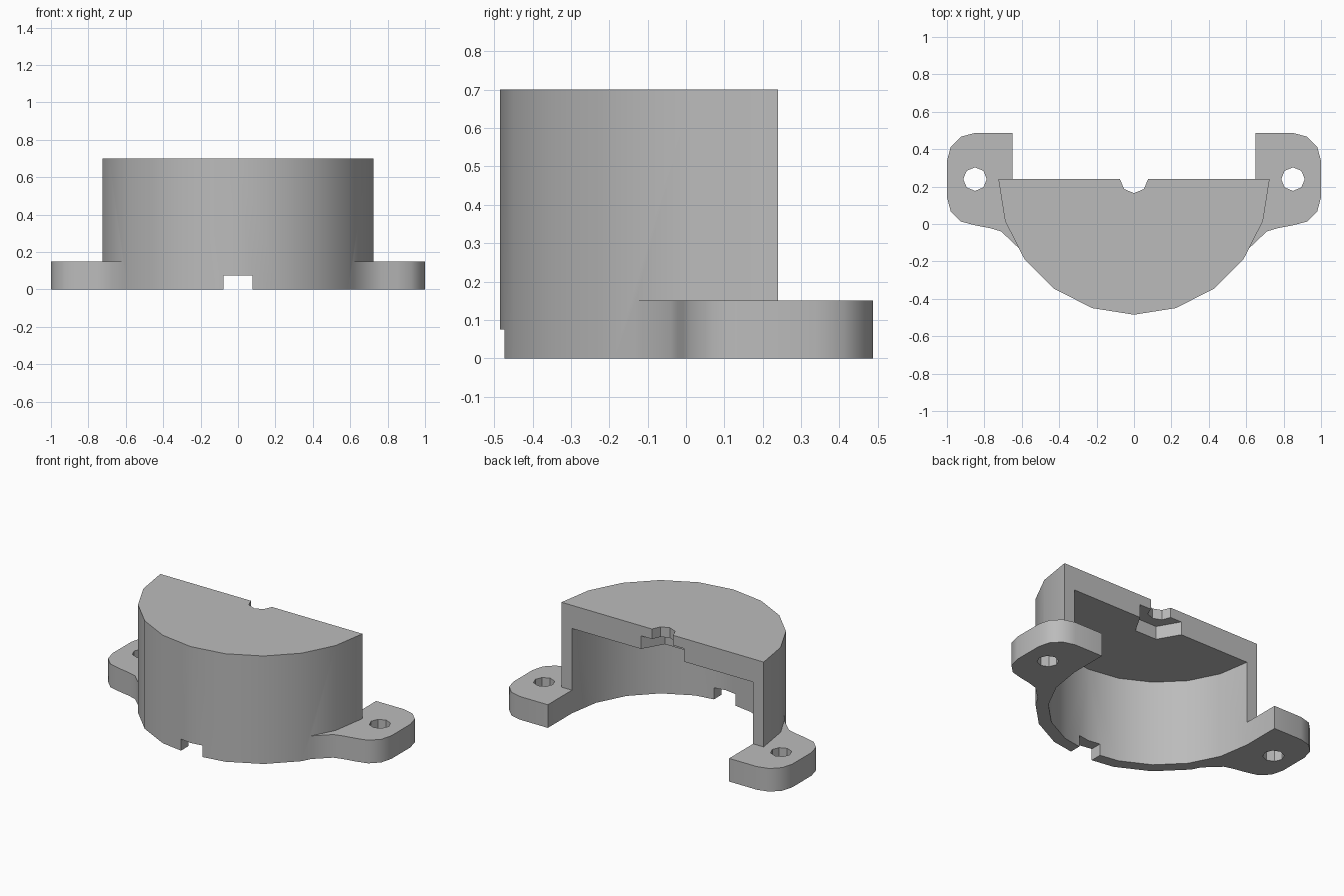
import bpy, bmesh
from math import sin, cos, pi

if "Cube" in bpy.data.objects:
    bpy.data.objects.remove(bpy.data.objects["Cube"], do_unlink=True)

CUT_Y = 0.24        # plane of the flat open back
OUTER, INNER = 0.725, 0.65
HEIGHT, ROOF, TAB = 0.7, 0.55, 0.15

grey = bpy.data.materials.new("plain grey")
grey.use_nodes = True
grey.diffuse_color = (0.5, 0.5, 0.5, 1)
grey.node_tree.nodes["Principled BSDF"].inputs["Base Color"].default_value = (0.5, 0.5, 0.5, 1)


def prism(name, points, z0, z1):
    """Extrude a flat outline from z0 up to z1."""
    bm = bmesh.new()
    face = bm.faces.new([bm.verts.new((x, y, z0)) for x, y in points])
    top = bmesh.ops.extrude_face_region(bm, geom=[face])["geom"]
    verts = [v for v in top if isinstance(v, bmesh.types.BMVert)]
    bmesh.ops.translate(bm, verts=verts, vec=(0, 0, z1 - z0))
    bmesh.ops.recalc_face_normals(bm, faces=bm.faces)
    mesh = bpy.data.meshes.new(name)
    bm.to_mesh(mesh)
    bm.free()
    mesh.materials.append(grey)
    ob = bpy.data.objects.new(name, mesh)
    bpy.context.collection.objects.link(ob)
    return ob


def arc(cx, cy, r, start, end, steps):
    angles = [start + (end - start) * i / steps for i in range(steps + 1)]
    return [(cx + r * cos(a), cy + r * sin(a)) for a in angles]


def polygon(cx, cy, r, sides):
    return arc(cx, cy, r, 0, 2 * pi, sides)[:-1]


def combine(target, other, operation):
    """Apply a boolean and discard the helper."""
    other.hide_render = True
    mod = target.modifiers.new("combine", "BOOLEAN")
    mod.object, mod.operation, mod.solver = other, operation, "EXACT"
    bpy.context.view_layer.objects.active = target
    bpy.ops.object.modifier_apply(modifier=mod.name)
    bpy.data.objects.remove(other, do_unlink=True)


# Half-round housing
housing = prism("half_round_housing", arc(0, CUT_Y, OUTER, pi, 2 * pi, 10), 0, HEIGHT)

# Rounded mounting tabs, flared into the wall
tab = [(0.6, 0.487), (0.85, 0.487)]
tab += arc(0.85, 0.337, 0.15, pi / 2, 0, 3)[1:]
tab += arc(0.85, 0.143, 0.15, 0, -pi / 2, 3)
tab += [(0.77, -0.022), (0.71, -0.04), (0.615, -0.13), (0.57, -0.13)]
for side in (1, -1):
    combine(housing, prism("tab", [(side * x, y) for x, y in tab], 0, TAB), "UNION")

# Cavity, open to the back and below
cavity = arc(0, CUT_Y, INNER, pi, 2 * pi, 10) + [(INNER, 0.6), (-INNER, 0.6)]
combine(housing, prism("cavity", cavity, -0.1, ROOF), "DIFFERENCE")

# Roof bore, hexagonal nut recess and front cable notch
combine(housing, prism("roof_bore", polygon(0, CUT_Y, 0.075, 8), 0.5, 0.8), "DIFFERENCE")
combine(housing, prism("nut_recess", polygon(0, CUT_Y, 0.155, 6), 0.5, 0.635), "DIFFERENCE")
notch = [(-0.078, -0.6), (0.078, -0.6), (0.078, -0.3), (-0.078, -0.3)]
combine(housing, prism("front_notch", notch, -0.1, 0.075), "DIFFERENCE")

# Screw holes
for side in (1, -1):
    hole = polygon(side * 0.85, CUT_Y, 0.063, 8)
    combine(housing, prism("screw_hole", hole, -0.1, 0.3), "DIFFERENCE")

bpy.ops.object.select_all(action="DESELECT")
housing.select_set(True)
bpy.context.view_layer.objects.active = housing
bpy.ops.object.shade_smooth_by_angle(angle=0.6)
